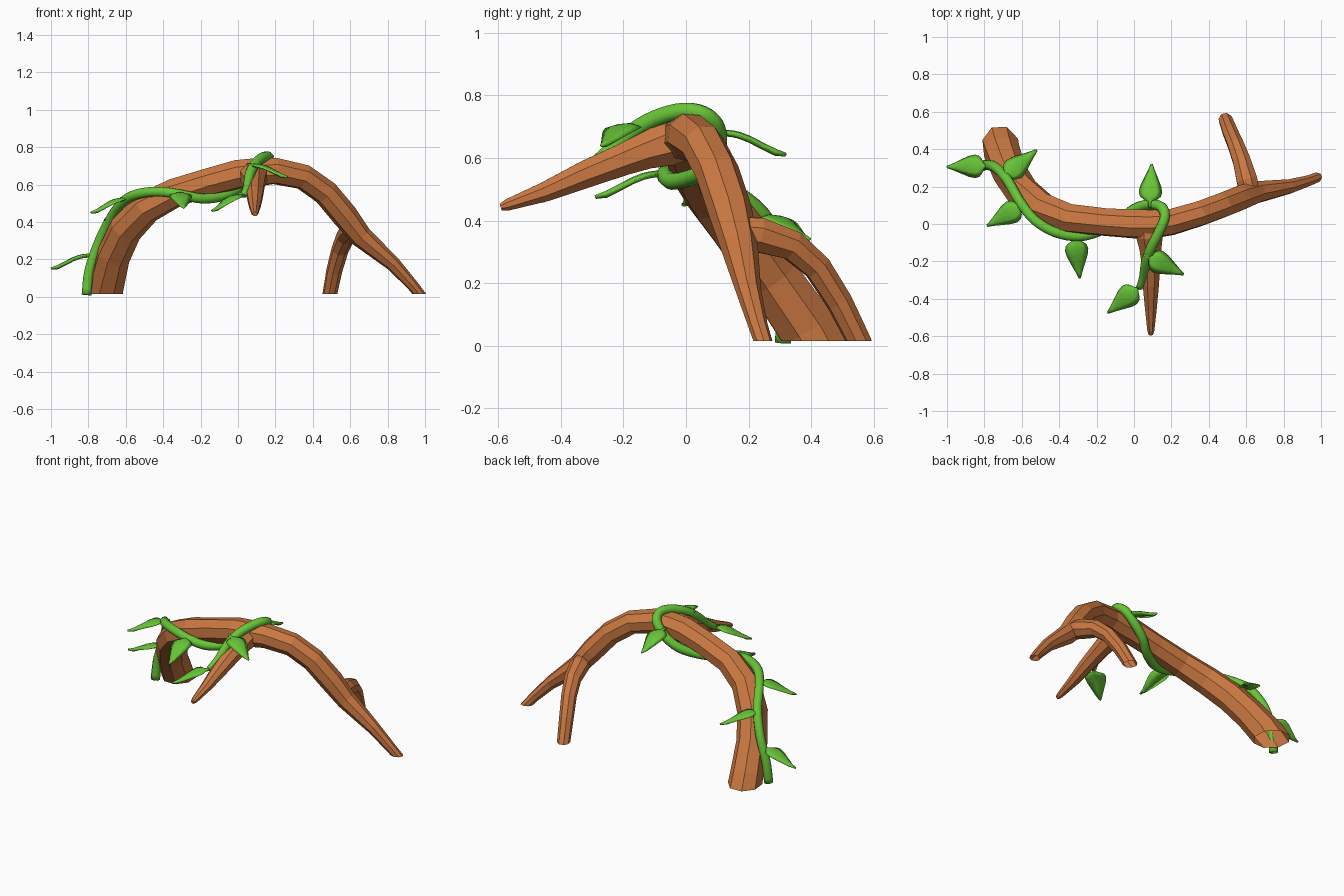
import bpy, bmesh
from math import sin, cos, pi
from mathutils import Vector


def material(name, col):
    m = bpy.data.materials.new(name)
    m.diffuse_color = (*col, 1)
    return m


BARK = material("bark", (0.60, 0.19, 0.055))
GREEN = material("leaf_green", (0.14, 0.56, 0.04))


def finish(bm, name, mat, smooth=False):
    bmesh.ops.recalc_face_normals(bm, faces=bm.faces)
    me = bpy.data.meshes.new(name)
    bm.to_mesh(me)
    bm.free()
    me.materials.append(mat)
    for p in me.polygons:
        p.use_smooth = smooth
    ob = bpy.data.objects.new(name, me)
    bpy.context.collection.objects.link(ob)
    return ob


def tube(name, pts, sides, mat, smooth=False, cut=None):
    """Tube through (x, y, z, radius) points with twist-free rings."""
    bm = bmesh.new()
    P = [Vector(p[:3]) for p in pts]
    normal, rings = None, []
    for i, p in enumerate(P):
        t = (P[min(i + 1, len(P) - 1)] - P[max(i - 1, 0)]).normalized()
        if normal is None:
            normal = t.orthogonal()
        normal = (normal - t * normal.dot(t)).normalized()
        side = t.cross(normal)
        r = pts[i][3]
        rings.append([bm.verts.new(p + r * (cos(a) * normal + sin(a) * side))
                      for a in (2 * pi * (k + 0.5) / sides for k in range(sides))])
    for a, b in zip(rings, rings[1:]):
        for k in range(sides):
            j = (k + 1) % sides
            bm.faces.new((a[k], a[j], b[j], b[k]))
    bm.faces.new(rings[0])
    bm.faces.new(rings[-1])
    if cut is not None:  # flat open cut at ground level
        bmesh.ops.bisect_plane(bm, geom=bm.verts[:] + bm.edges[:] + bm.faces[:],
                               plane_co=(0, 0, cut), plane_no=(0, 0, 1), clear_inner=True)
    return finish(bm, name, mat, smooth)


def spline(pts, n):
    """Catmull-Rom refinement of a point list."""
    V = [Vector(p) for p in pts]
    V = [2 * V[0] - V[1]] + V + [2 * V[-1] - V[-2]]
    out = []
    for a, b, c, d in zip(V, V[1:], V[2:], V[3:]):
        for k in range(n):
            t = k / n
            out.append(0.5 * (2 * b + (c - a) * t + (2 * a - 5 * b + 4 * c - d) * t * t
                              + (3 * b - a - 3 * c + d) * t ** 3))
    return out + [V[-2]]


# Arched main branch
tube("main_branch", [
    (-0.73, 0.485, -0.13, 0.11), (-0.705, 0.385, 0.06, 0.099), (-0.665, 0.275, 0.22, 0.092),
    (-0.60, 0.175, 0.36, 0.09), (-0.49, 0.085, 0.475, 0.086), (-0.34, 0.03, 0.555, 0.08),
    (-0.15, 0.01, 0.615, 0.077), (0.0, 0.0, 0.655, 0.08), (0.10, 0.0, 0.665, 0.079),
    (0.20, 0.01, 0.672, 0.073), (0.35, 0.055, 0.64, 0.07), (0.47, 0.10, 0.555, 0.07),
    (0.57, 0.14, 0.435, 0.07), (0.66, 0.17, 0.32, 0.06), (0.83, 0.20, 0.175, 0.040),
    (0.93, 0.23, 0.065, 0.031), (1.03, 0.27, -0.06, 0.026)], 8, BARK, cut=0.015)

# Side branches: front stub and rear leg
tube("front_stub", [
    (0.08, -0.015, 0.655, 0.07), (0.083, -0.06, 0.645, 0.077), (0.088, -0.13, 0.622, 0.063),
    (0.09, -0.20, 0.595, 0.055), (0.09, -0.32, 0.548, 0.047), (0.09, -0.45, 0.492, 0.034),
    (0.09, -0.57, 0.45, 0.02), (0.09, -0.592, 0.443, 0.012)], 8, BARK)
tube("rear_leg", [
    (0.625, 0.155, 0.365, 0.05), (0.605, 0.23, 0.355, 0.06), (0.575, 0.34, 0.32, 0.051),
    (0.545, 0.42, 0.25, 0.046), (0.515, 0.49, 0.14, 0.043), (0.49, 0.555, 0.01, 0.039),
    (0.475, 0.59, -0.08, 0.036)], 8, BARK, cut=0.015)

# Climbing vine wound around the branch
path = [(-0.81, 0.31, 0.01), (-0.795, 0.315, 0.14), (-0.745, 0.305, 0.29), (-0.68, 0.24, 0.42),
        (-0.61, 0.12, 0.51), (-0.53, 0.02, 0.55), (-0.42, -0.045, 0.562), (-0.30, -0.066, 0.545),
        (-0.19, -0.04, 0.525), (-0.08, 0.02, 0.54), (0.0, 0.08, 0.58), (0.08, 0.103, 0.64),
        (0.145, 0.092, 0.71), (0.165, 0.04, 0.745), (0.14, -0.03, 0.747), (0.095, -0.12, 0.715),
        (0.065, -0.20, 0.66), (0.05, -0.28, 0.59), (0.03, -0.34, 0.545)]
fine = spline(path, 4)
last = len(fine) - 1
tube("vine", [(*p, 0.028 if i < last - 9 else 0.019 + 0.001 * (last - i))
              for i, p in enumerate(fine)], 8, GREEN, smooth=True)

# Leaves: (position along leaf, half width, arch height)
PROFILE = [(-0.06, 0.008, 0), (0.08, 0.012, 0.006), (0.14, 0.040, 0.009), (0.20, 0.056, 0.012),
           (0.30, 0.063, 0.014), (0.45, 0.056, 0.012), (0.65, 0.038, 0.004),
           (0.85, 0.019, -0.003), (1, 0.006, 0)]


def leaf(name, base, tip):
    a, b = Vector(base), Vector(tip)
    d = (b - a).normalized()
    s = d.cross(Vector((0, 0, 1))).normalized()
    up = s.cross(d).normalized()
    bm = bmesh.new()
    rings = []
    for t, w, h in PROFILE:
        c = a.lerp(b, t) + up * h
        th = min(0.011, w)
        rings.append([bm.verts.new(c + o) for o in (s * w, s * w * .5 + up * th * .8, up * th,
                      -s * w * .5 + up * th * .8, -s * w, -up * th)])
    for p, q in zip(rings, rings[1:]):
        for k in range(6):
            j = (k + 1) % 6
            bm.faces.new((p[k], p[j], q[j], q[k]))
    bm.faces.new(rings[0])
    bm.faces.new(rings[-1])
    finish(bm, name, GREEN, smooth=True)


LEAVES = [((-0.78, 0.31, 0.22), (-1.0, 0.305, 0.15)),
          ((-0.70, 0.245, 0.41), (-0.52, 0.395, 0.34)),
          ((-0.59, 0.10, 0.52), (-0.785, -0.01, 0.45)),
          ((-0.315, -0.065, 0.55), (-0.29, -0.29, 0.475)),
          ((0.085, 0.10, 0.68), (0.095, 0.32, 0.61)),
          ((0.065, -0.17, 0.70), (0.265, -0.27, 0.64)),
          ((0.03, -0.335, 0.54), (-0.14, -0.475, 0.46))]
for i, (b, t) in enumerate(LEAVES):
    leaf(f"leaf_{i + 1}", b, t)
